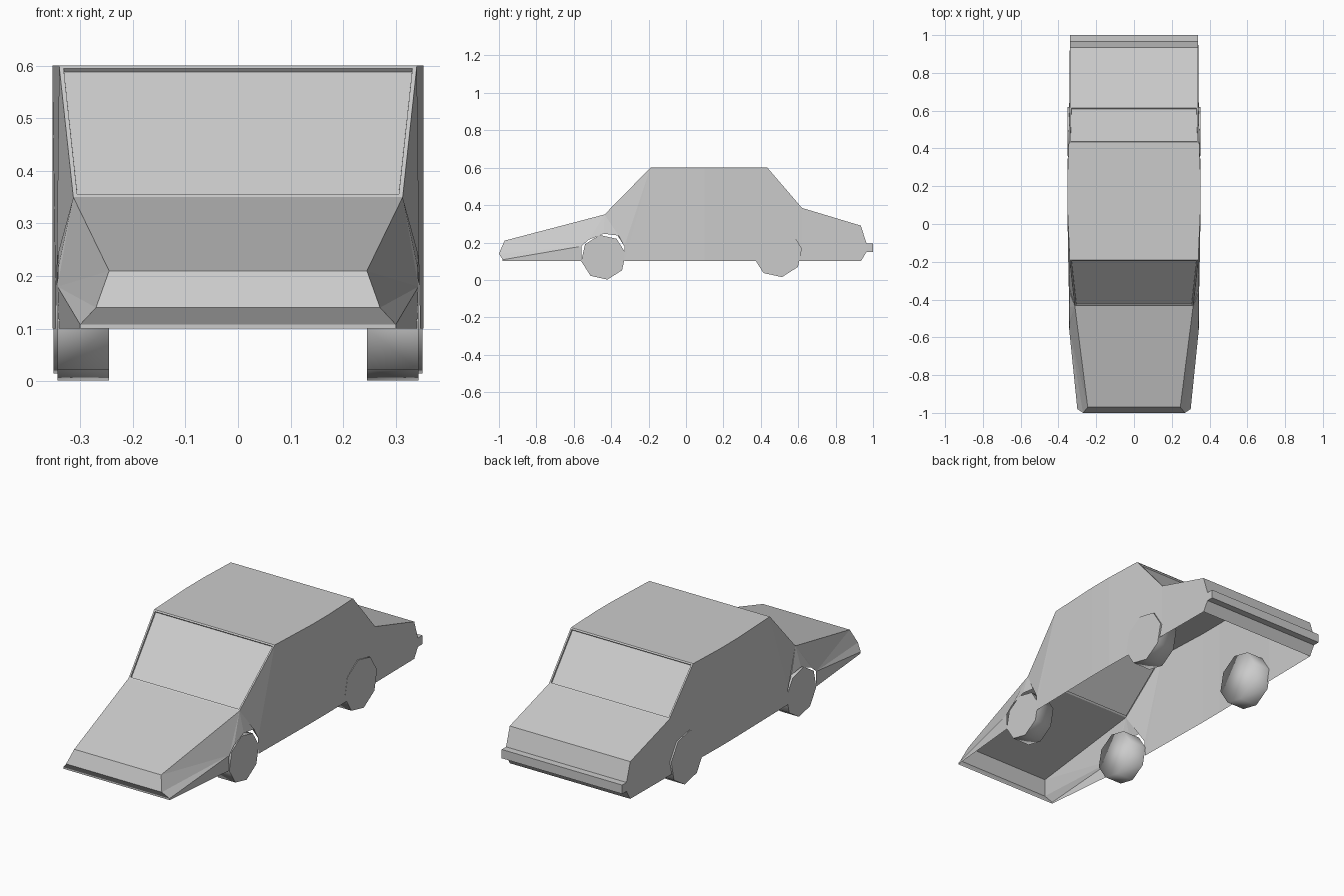
import bpy, bmesh
from math import radians, sin, cos
from mathutils import Matrix

cube = bpy.data.objects.get("Cube")
if cube:
    bpy.data.objects.remove(cube, do_unlink=True)

grey = bpy.data.materials.new("plain_grey")
grey.use_nodes = True
grey.diffuse_color = (0.6, 0.6, 0.6, 1)
grey.node_tree.nodes["Principled BSDF"].inputs["Base Color"].default_value = (0.6, 0.6, 0.6, 1)


def make_object(name, bm):
    mesh = bpy.data.meshes.new(name)
    bm.to_mesh(mesh)
    bm.free()
    mesh.materials.append(grey)
    obj = bpy.data.objects.new(name, mesh)
    bpy.context.collection.objects.link(obj)
    return obj


# Body outline from nose to tail: half width, y, z
outline = {
    "lip": (.30, -.98, .10), "chin": (.30, -.98, .108), "nose": (.27, -1, .14),
    "hood_front": (.245, -.97, .21), "hood_back": (.313, -.435, .35),
    "roof_front": (.34, -.19, .6), "roof_mid_a": (.353, .1, .6),
    "roof_mid_b": (.353, .23, .6), "roof_back": (.345, .435, .6),
    "boot_front": (.34, .62, .385), "boot_back": (.34, .935, .29),
    "tail_top": (.34, .965, .195), "tail_low": (.34, .965, .15),
    "tail_base": (.34, .935, .10),
}
# Lower side points, including the front wheel arch
lower = {
    "fender_base": (.34, -.56, .10), "fender": (.343, -.56, .18),
    "arch_a": (.342, -.52, .215), "arch_b": (.341, -.44, .247),
    "arch_c": (.342, -.36, .237), "arch_d": (.345, -.33, .18),
    "sill_front": (.346, -.33, .10), "sill_a": (.353, .1, .10),
    "sill_b": (.353, .23, .10), "sill_back": (.349, .435, .10),
    "sill_boot": (.343, .62, .10),
}
side_panels = [
    "lip fender_base fender chin", "chin fender nose", "nose fender hood_front",
    "hood_front fender hood_back", "hood_back fender arch_a",
    "hood_back arch_a arch_b", "hood_back arch_b arch_c",
    "hood_back arch_c arch_d", "hood_back arch_d roof_front",
    "roof_front arch_d sill_front", "roof_front sill_front sill_a roof_mid_a",
    "roof_mid_a sill_a sill_b roof_mid_b", "roof_mid_b sill_b sill_back roof_back",
    "roof_back sill_back sill_boot boot_front",
    "boot_front sill_boot tail_base tail_low tail_top boot_back",
]

# Body shell, open underneath
bm = bmesh.new()
sides = {s: {n: bm.verts.new((s * x, y, z))
             for n, (x, y, z) in (outline | lower).items()} for s in (1, -1)}
right, left = sides[1], sides[-1]
for panel in side_panels:
    names = panel.split()
    bm.faces.new([right[n] for n in names])
    bm.faces.new([left[n] for n in reversed(names)])
windows = []
names = list(outline)
for a, b in zip(names, names[1:]):
    face = bm.faces.new((left[a], right[a], right[b], left[b]))
    if a in ("hood_back", "roof_back"):
        windows.append(face)
bm.normal_update()

# Recessed windscreen and rear window
for pane in windows:
    bmesh.ops.inset_individual(bm, faces=[pane], thickness=.008, use_even_offset=True)
    bmesh.ops.inset_individual(bm, faces=[pane], thickness=.001, depth=-.008)
make_object("body_shell", bm)

# Rear bumper bar
bm = bmesh.new()
bmesh.ops.create_cube(bm, size=1, matrix=Matrix.Translation((0, .98, .1725))
                      @ Matrix.Diagonal((.68, .04, .045, 1)))
make_object("rear_bumper", bm)


# Eight-sided wheels, flat outside and soft inside
def wheel(name, side, y, z, radius, inner, outer):
    bm = bmesh.new()
    rings = []
    for x in (inner, outer):
        rings.append([bm.verts.new((side * x, y + radius * cos(radians(10 + 45 * i)),
                                    z + radius * sin(radians(10 + 45 * i))))
                      for i in range(8)])
    for i in range(8):
        j = (i + 1) % 8
        bm.faces.new((rings[0][i], rings[0][j], rings[1][j], rings[1][i])).smooth = True
    bm.faces.new(rings[0]).smooth = True
    cap = bm.faces.new(rings[1])
    for edge in cap.edges:
        edge.smooth = False
    bmesh.ops.recalc_face_normals(bm, faces=bm.faces)
    make_object(name, bm)


for label, side in (("left", 1), ("right", -1)):
    wheel("front_wheel_" + label, side, -.441, .121, .121, .245, .343)
    wheel("rear_wheel_" + label, side, .49, .145, .132, .25, .351)
